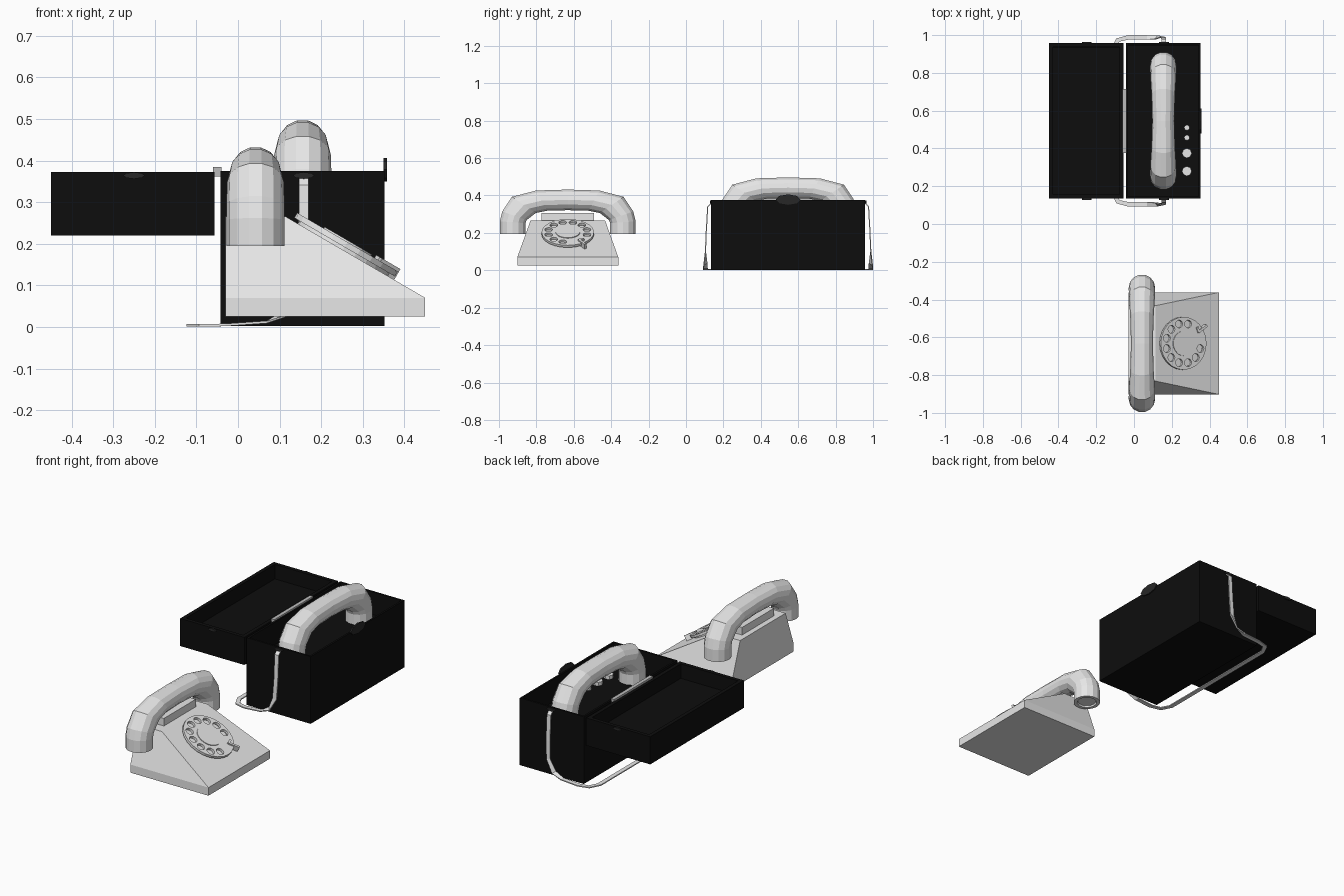
import bpy, bmesh, math
from mathutils import Vector, Matrix

old = bpy.data.objects.get("Cube")
if old:
    bpy.data.objects.remove(old)


def material(name, value):
    m = bpy.data.materials.new(name)
    m.use_nodes = True
    colour = (value, value, value, 1)
    m.diffuse_color = colour
    m.node_tree.nodes["Principled BSDF"].inputs["Base Color"].default_value = colour
    return m


WHITE = material("ivory_white", 0.8)
BLACK = material("case_black", 0.004)
DARK = material("dark_metal", 0.02)
GREY = material("hinge_grey", 0.5)


def finish(bm, name, mat):
    bmesh.ops.recalc_face_normals(bm, faces=bm.faces)
    mesh = bpy.data.meshes.new(name)
    bm.to_mesh(mesh)
    bm.free()
    mesh.materials.append(mat)
    ob = bpy.data.objects.new(name, mesh)
    bpy.context.collection.objects.link(ob)
    return ob


def box_bm(lo, hi):
    bm = bmesh.new()
    bmesh.ops.create_cube(bm, size=1)
    lo, hi = Vector(lo), Vector(hi)
    for v in bm.verts:
        v.co = (lo + hi) / 2 + v.co * (hi - lo)
    return bm


def box(name, lo, hi, mat):
    return finish(box_bm(lo, hi), name, mat)


def tray(name, lo, hi, rim, depth, mat):
    # Box with a recess sunk into its top
    bm = box_bm(lo, hi)
    bm.faces.ensure_lookup_table()
    top = max(bm.faces, key=lambda f: f.calc_center_median().z)
    bmesh.ops.inset_individual(bm, faces=[top], thickness=rim)
    bmesh.ops.inset_individual(bm, faces=[top], thickness=0.0005, depth=-depth)
    return finish(bm, name, mat)


def disc(name, matrix, radius, height, sides, mat):
    # Cylinder standing on the matrix origin
    bm = bmesh.new()
    bmesh.ops.create_cone(bm, cap_ends=True, segments=sides, radius1=radius,
                          radius2=radius, depth=height,
                          matrix=matrix @ Matrix.Translation((0, 0, height / 2)))
    return finish(bm, name, mat)


def handset(name, offset, sides=14):
    # Outer and inner outline points with half width, from one end to the middle
    half = [((.365, .195), (.225, .195), .07), ((.365, .262), (.225, .252), .07),
            ((.352, .315), (.218, .268), .07), ((.30, .394), (.17, .305), .068),
            ((.17, .428), (.11, .317), .062), ((0, .433), (0, .32), .058)]
    other = [((-o[0], o[1]), (-i[0], i[1]), w) for o, i, w in reversed(half[:-1])]
    bm = bmesh.new()
    rings = []
    for o, i, w in half + other:
        o, i = Vector((0, *o)), Vector((0, *i))
        ring = []
        for k in range(sides):
            a = math.tau * (k + .5) / sides
            p = (o + i) / 2 + (o - i) / 2 * math.cos(a) + Vector((w * math.sin(a), 0, 0))
            ring.append(bm.verts.new(p + Vector(offset)))
        rings.append(ring)
    for r, s in zip(rings, rings[1:]):
        for k in range(sides):
            n = (k + 1) % sides
            bm.faces.new((r[k], r[n], s[n], s[k]))
    caps = [bm.faces.new(rings[0]), bm.faces.new(rings[-1])]
    bmesh.ops.recalc_face_normals(bm, faces=bm.faces)
    bmesh.ops.inset_individual(bm, faces=caps, thickness=.018)
    bmesh.ops.inset_individual(bm, faces=caps, thickness=.004, depth=-.008)
    return finish(bm, name, WHITE)


# Desk telephone: slab, wedge body, cradle and handset
PY = -.632
box("phone_base", (-.03, PY - .27, .025), (.45, PY + .27, .07), WHITE)
bm = box_bm((-.03, PY - .27, .07), (.45, PY + .27, .265))
for v in bm.verts:
    if v.co.z > .2:
        v.co.x = min(v.co.x, .115)
        v.co.y = PY + (v.co.y - PY) * .74
finish(bm, "phone_body", WHITE)
box("phone_cradle", (0, PY - .14, .265), (.085, PY + .14, .307), WHITE)
handset("phone_handset", (.042, PY, 0))

# Rotary dial lying on the slope
slope = math.atan2(.195, .335)
c, s = math.cos(slope), math.sin(slope)
dial = Matrix(((0, -c, s, .252), (1, 0, 0, PY), (0, s, c, .185), (0, 0, 0, 1)))
disc("dial_backing", dial, .125, .008, 24, WHITE)
plate = disc("dial_plate", dial @ Matrix.Translation((0, 0, .008)), .14, .014, 24, WHITE)
cutter_bm = bmesh.new()
for k in range(10):
    a = math.radians(-105 - 30 * k)
    spot = Matrix.Translation((.106 * math.cos(a), .106 * math.sin(a), .015))
    bmesh.ops.create_cone(cutter_bm, cap_ends=True, segments=12, radius1=.021,
                          radius2=.021, depth=.05, matrix=dial @ spot)
cutter = finish(cutter_bm, "finger_hole_cutter", WHITE)
cutter.hide_render = True
cut = plate.modifiers.new("finger_holes", "BOOLEAN")
cut.object = cutter
cut.solver = "EXACT"
bpy.context.view_layer.objects.active = plate
bpy.ops.object.modifier_apply(modifier=cut.name)
bpy.data.objects.remove(cutter)
disc("dial_centre", dial @ Matrix.Translation((0, 0, .022)), .066, .004, 20, WHITE)

# Hooked finger stop over the dial edge
for name, angle, radius, turn, length in (("finger_stop_arm", -56, .138, 0, .06),
                                          ("finger_stop_hook", -50, .112, 70, .03)):
    a = math.radians(angle)
    bm = box_bm((-length / 2, -.006, 0), (length / 2, .006, .03))
    bm.transform(dial @ Matrix.Translation((radius * math.cos(a), radius * math.sin(a), 0))
                 @ Matrix.Rotation(a + math.radians(turn), 4, "Z"))
    finish(bm, name, WHITE)

# Carrying case: open body and folded-back lid
Y0, Y1 = .135, .957
CY = (Y0 + Y1) / 2
tray("case_body", (-.042, Y0, .002), (.352, Y1, .375), .015, .125, BLACK)
tray("case_lid", (-.45, Y0, .22), (-.056, Y1, .373), .03, .08, BLACK)
box("case_hinge", (-.06, CY - .17, .362), (-.04, CY + .17, .384), GREY)
handset("case_handset", (.155, CY, .065))

# Control knobs on the recessed panel
for i, (y, r) in enumerate(((.28, .026), (.375, .026), (.457, .015), (.51, .015))):
    disc(f"control_knob_{i + 1}", Matrix.Translation((.28, y, .25)), r, .02, 8, WHITE)

# Latch on the long side
latch = (Matrix.Translation((.35, CY, .378)) @ Matrix.Rotation(math.pi / 2, 4, "Y")
         @ Matrix.Diagonal((.028, .066, 1, 1)))
disc("case_latch", latch, 1, .008, 8, DARK)

# Studs on both ends of body and lid
for part, x in (("body", .158), ("lid", -.25)):
    for side, y in (("front", Y0 - .007), ("rear", Y1 - .003)):
        stud = (Matrix.Translation((x, y + .01, .364)) @ Matrix.Rotation(math.pi / 2, 4, "X")
                @ Matrix.Diagonal((.026, .008, 1, 1)))
        disc(f"{part}_stud_{side}", stud, 1, .01, 8, DARK)

# Shoulder strap: centre points and width directions, mirrored to the far end
half = [((.158, .134, .358), (1, 0, 0)), ((.158, .116, .34), (1, 0, 0)),
        ((.158, .108, .2), (1, 0, 0)), ((.153, .104, .1), (1, 0, -.1)),
        ((.12, .104, .035), (.5, -.7, -.4)), ((.07, .104, .012), (0, -1, 0)),
        ((-.03, .104, .005), (0, -1, 0)), ((-.085, .118, .004), (-.7, -.7, 0)),
        ((-.112, .17, .004), (-1, 0, 0))]
path = half + [((p[0], 2 * CY - p[1], p[2]), (w[0], -w[1], w[2])) for p, w in reversed(half)]
bm = bmesh.new()
pairs = []
for p, w in path:
    p, w = Vector(p), Vector(w).normalized() * .012
    pairs.append((bm.verts.new(p + w), bm.verts.new(p - w)))
for (a, b), (d, e) in zip(pairs, pairs[1:]):
    bm.faces.new((a, b, e, d))
strap = finish(bm, "shoulder_strap", WHITE)
thick = strap.modifiers.new("thickness", "SOLIDIFY")
thick.thickness = .006
thick.offset = 0
